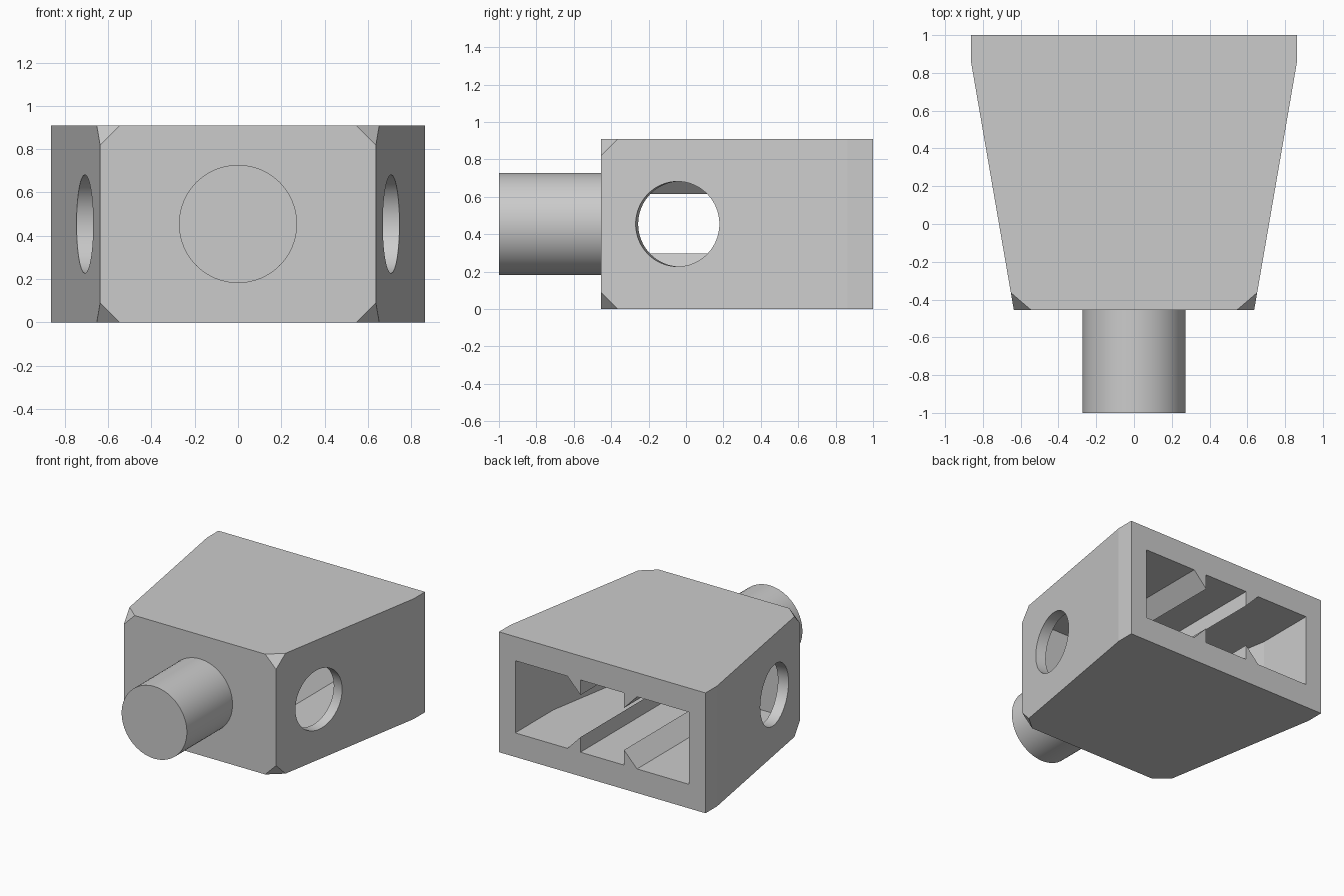
import bpy, bmesh, math
from mathutils import Vector, Matrix

cube = bpy.data.objects.get("Cube")
if cube:
    bpy.data.objects.remove(cube, do_unlink=True)

U = 1 / 11                      # design unit
H = 10 * U                      # body height
MID = H / 2
FRONT, BACK = -5 * U, 1.0
WIDE, NARROW = 9.5 * U, 7 * U   # half widths at back and front
BEND = BACK - 1.5 * U
SLOPE = (WIDE - NARROW) / (BEND - FRONT)

grey = bpy.data.materials.new("light grey")
grey.use_nodes = True
colour = (0.6, 0.6, 0.6, 1)
grey.diffuse_color = colour
grey.node_tree.nodes["Principled BSDF"].inputs["Base Color"].default_value = colour


def finish(name, bm):
    bmesh.ops.recalc_face_normals(bm, faces=bm.faces)
    mesh = bpy.data.meshes.new(name)
    bm.to_mesh(mesh)
    bm.free()
    mesh.materials.append(grey)
    obj = bpy.data.objects.new(name, mesh)
    bpy.context.collection.objects.link(obj)
    return obj


def loft(name, rings):
    """Skin a stack of matching closed rings and cap both ends."""
    bm = bmesh.new()
    rows = [[bm.verts.new(p) for p in ring] for ring in rings]
    for a, b in zip(rows, rows[1:]):
        for i in range(len(a)):
            j = (i + 1) % len(a)
            bm.faces.new((a[i], a[j], b[j], b[i]))
    bm.faces.new(rows[0])
    bm.faces.new(rows[-1])
    return finish(name, bm)


def rod(name, centre, axis, radius, length):
    bm = bmesh.new()
    turn = Vector(axis).to_track_quat('Z', 'Y').to_matrix().to_4x4()
    bmesh.ops.create_cone(bm, cap_ends=True, segments=64, radius1=radius,
                          radius2=radius, depth=length,
                          matrix=Matrix.Translation(centre) @ turn)
    return finish(name, bm)


def activate(obj):
    bpy.ops.object.select_all(action='DESELECT')
    obj.select_set(True)
    bpy.context.view_layer.objects.active = obj


def cut(obj, cutter):
    cutter.hide_render = True
    mod = obj.modifiers.new("cut", 'BOOLEAN')
    mod.operation = 'DIFFERENCE'
    mod.solver = 'EXACT'
    mod.object = cutter
    activate(obj)
    bpy.ops.object.modifier_apply(modifier=mod.name)
    bpy.data.objects.remove(cutter, do_unlink=True)


# Tapered body
plan = [(-NARROW, FRONT), (NARROW, FRONT), (WIDE, BEND),
        (WIDE, BACK), (-WIDE, BACK), (-WIDE, BEND)]
body = loft("tapered_body", [[(x, y, z) for x, y in plan] for z in (0, H)])

# Clipped front corners
bm = bmesh.new()
bm.from_mesh(body.data)
for sx in (-1, 1):
    for z, sz in ((0, -1), (H, 1)):
        corner = Vector((sx * NARROW, FRONT, z))
        a = corner - Vector((sx * U, 0, 0))
        b = corner - Vector((0, 0, sz * U))
        c = corner + Vector((sx * SLOPE * U, U, 0))
        normal = (b - a).cross(c - a).normalized()
        if normal.dot(corner - a) < 0:
            normal.negate()
        bmesh.ops.bisect_plane(bm, geom=bm.verts[:] + bm.edges[:] + bm.faces[:],
                               plane_co=a, plane_no=normal, clear_outer=True)
        rim = [e for e in bm.edges if e.is_boundary]
        bmesh.ops.holes_fill(bm, edges=rim, sides=0)
bmesh.ops.recalc_face_normals(bm, faces=bm.faces)
bm.to_mesh(body.data)
bm.free()


# Rear socket with two saw-tooth ridges on its floor and ceiling
def socket_ring(y, half):
    tip, root, tall, low = 2 * U, 3.2 * U, 3 * U, 1.75 * U
    right = [(half, tall), (root, tall), (tip, low), (tip, tall)]
    top = right + [(-x, z) for x, z in reversed(right)]
    outline = top + [(x, -z) for x, z in reversed(top)]
    return [(x, y, MID + z) for x, z in outline]


inner_bend, inner_end = 6 * U, -3 * U
wide = 8 * U
narrow = wide - SLOPE * (inner_bend - inner_end)
cut(body, loft("socket_cutter", [socket_ring(BACK + U, wide),
                                 socket_ring(inner_bend, wide),
                                 socket_ring(inner_end, narrow)]))

# Round holes square to the slanted side walls
hole_y = -U / 2
hole_x = WIDE - SLOPE * (BEND - hole_y)
for side in (-1, 1):
    cut(body, rod("hole_cutter", (side * hole_x, hole_y, MID),
                  (side, -SLOPE, 0), 2.5 * U, 3 * U))

# Front peg, seated slightly into the body
seat = FRONT + 0.02
peg = rod("front_peg", (0, (seat - 1) / 2, MID), (0, 1, 0), 3 * U, seat + 1)

for obj in (body, peg):
    activate(obj)
    bpy.ops.object.shade_smooth_by_angle(angle=math.radians(8))
